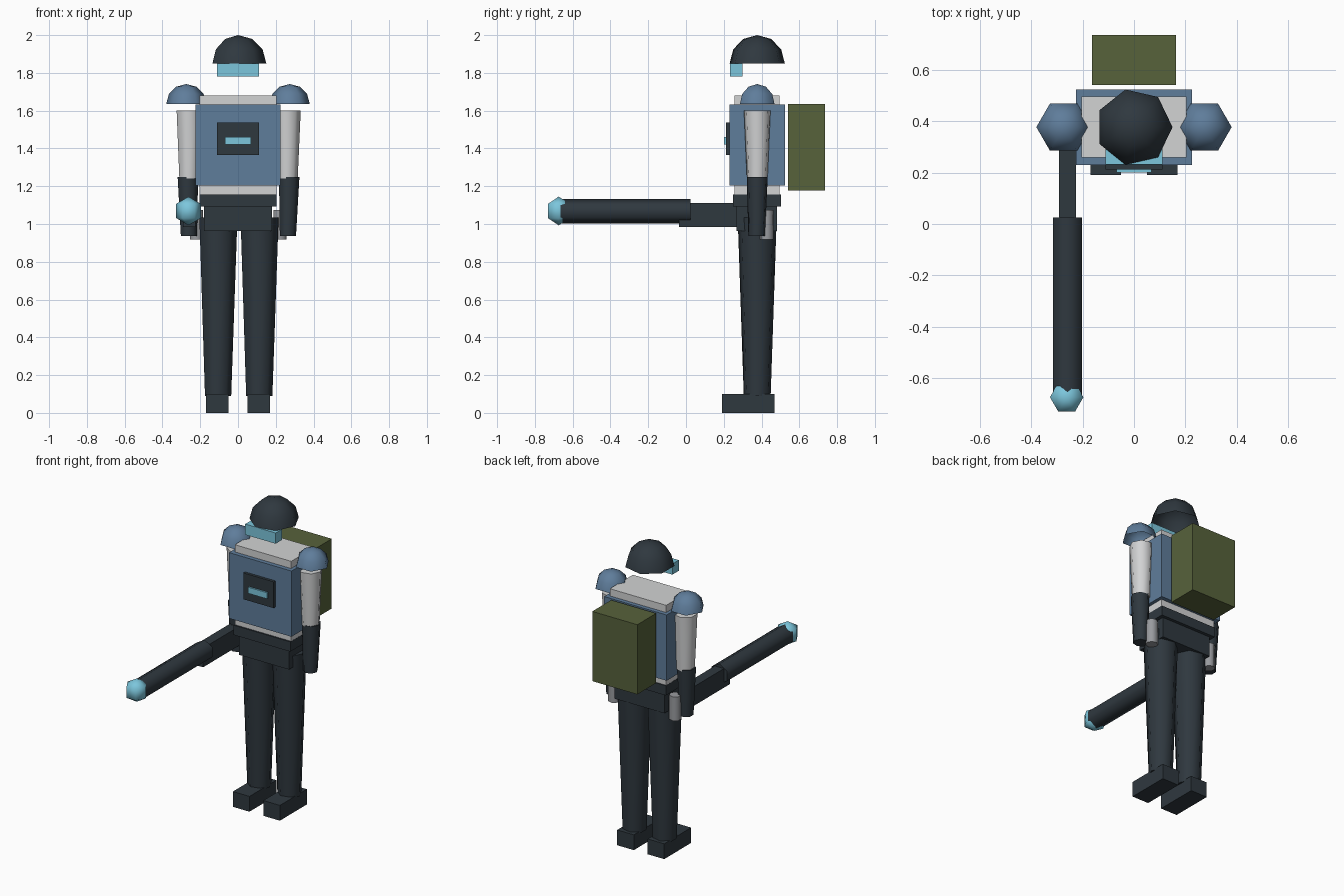
import bpy
import bmesh
from math import cos, sin, pi, radians
from mathutils import Matrix

cube = bpy.data.objects.get("Cube")
if cube:
    bpy.data.objects.remove(cube, do_unlink=True)


def material(name, code):
    """Flat material from an sRGB hex code, converted to linear."""
    srgb = [int(code[i:i + 2], 16) / 255 for i in (0, 2, 4)]
    color = [((c + 0.055) / 1.055) ** 2.4 for c in srgb] + [1.0]
    mat = bpy.data.materials.new(name)
    mat.use_nodes = True
    mat.diffuse_color = color
    mat.node_tree.nodes["Principled BSDF"].inputs["Base Color"].default_value = color
    return mat


dark = material("charcoal", "2f383f")
blue = material("steel blue", "5f7d9b")
white = material("pale grey", "d2d3d4")
grey = material("mid grey", "999b9f")
olive = material("olive", "57623b")
cyan = material("cyan glow", "7cc6dc")

MID = 0.377  # depth of the body's centre line


def finish(name, bm, mat, smooth=False):
    bmesh.ops.recalc_face_normals(bm, faces=bm.faces)
    mesh = bpy.data.meshes.new(name)
    bm.to_mesh(mesh)
    bm.free()
    mesh.materials.append(mat)
    obj = bpy.data.objects.new(name, mesh)
    bpy.context.collection.objects.link(obj)
    if smooth:
        bpy.ops.object.select_all(action="DESELECT")
        obj.select_set(True)
        bpy.context.view_layer.objects.active = obj
        bpy.ops.object.shade_smooth_by_angle(angle=radians(65))
    return obj


def box(name, mat, x, y, z):
    """Box between pairs of limits on each axis."""
    bm = bmesh.new()
    bmesh.ops.create_cube(bm, size=1)
    for v in bm.verts:
        v.co = [(a + b) / 2 + (b - a) * c for (a, b), c in zip((x, y, z), v.co)]
    return finish(name, bm, mat)


def lathe(name, mat, profile, sides, place, capped=True):
    """Loft regular polygons through (radius, height) pairs; radius 0 is a pole."""
    bm = bmesh.new()
    rings = []
    for r, h in profile:
        count = sides if r > 0 else 1
        rings.append([bm.verts.new((r * cos(2 * pi * k / sides), r * sin(2 * pi * k / sides), h))
                      for k in range(count)])
    for low, high in zip(rings, rings[1:]):
        for k in range(sides):
            j = (k + 1) % sides
            corners = [low[k % len(low)], low[j % len(low)],
                       high[j % len(high)], high[k % len(high)]]
            bm.faces.new(list(dict.fromkeys(corners)))
    if capped:
        for ring in (rings[0], rings[-1]):
            if len(ring) > 2:
                bm.faces.new(ring)
    bm.transform(place)
    return finish(name, bm, mat, smooth=True)


def at(x, y, z):
    return Matrix.Translation((x, y, z))


def dome(name, mat, radius, sides, place):
    arc = [(radius * cos(radians(a)), radius * sin(radians(a))) for a in (0, 30, 60)]
    return lathe(name, mat, arc + [(0, radius)], sides, place, capped=False)


# Torso and hips
box("torso", white, (-0.204, 0.204), (0.258, 0.496), (1.13, 1.68))
box("vest", blue, (-0.226, 0.226), (0.23, 0.523), (1.203, 1.633))
box("belt", dark, (-0.205, 0.205), (0.248, 0.502), (1.093, 1.157))
box("pelvis", dark, (-0.181, 0.181), (0.268, 0.482), (0.962, 1.093))
box("chest_plate", dark, (-0.11, 0.11), (0.212, 0.24), (1.366, 1.538))
box("chest_light", cyan, (-0.068, 0.068), (0.201, 0.214), (1.42, 1.46))
box("backpack", olive, (-0.163, 0.163), (0.541, 0.736), (1.178, 1.634))

# Head
dome("helmet", dark, 0.15, 7, at(0, MID, 1.85))
box("visor", cyan, (-0.11, 0.11), (0.232, 0.298), (1.78, 1.85))

# Limbs, once per side
for side, s in (("left", 1), ("right", -1)):
    dome(side + "_shoulder", blue, 0.106, 6, at(s * 0.274, MID, 1.635))
    lathe(side + "_upper_arm", white, [(0.056, 1.24), (0.072, 1.6)], 7, at(s * 0.26, MID, 0))
    lean = Matrix.Shear("XY", 4, (s * 0.02, 0.01))
    lathe(side + "_forearm", dark, [(0.045, 0), (0.057, 0.313)], 7,
          at(s * 0.262, 0.374, 0.937) @ lean)
    lathe(side + "_leg", dark, [(0.073, 0.09), (0.106, 1.035)], 7, at(s * 0.109, MID, 0))
    box(side + "_foot", dark, sorted((s * 0.05, s * 0.17)), (0.19, 0.468), (0, 0.1))
    lathe(side + "_hip_canister", grey, [(0.037, 0.918), (0.037, 1.075)], 7,
          at(s * 0.221, 0.427, 0))

# Hand-held emitter pointing forward
box("emitter_grip", dark, (-0.292, -0.226), (-0.038, 0.34), (0.985, 1.11))
lathe("emitter_barrel", dark, [(0.065, -0.025), (0.065, 0.68)], 6,
      at(-0.259, 0, 1.067) @ Matrix.Rotation(radians(90), 4, "X") @ Matrix.Rotation(radians(90), 4, "Z"))
lathe("emitter_tip", cyan, [(0, -0.076), (0.065, -0.038), (0.065, 0.038), (0, 0.076)], 6,
      at(-0.262, -0.674, 1.069))
